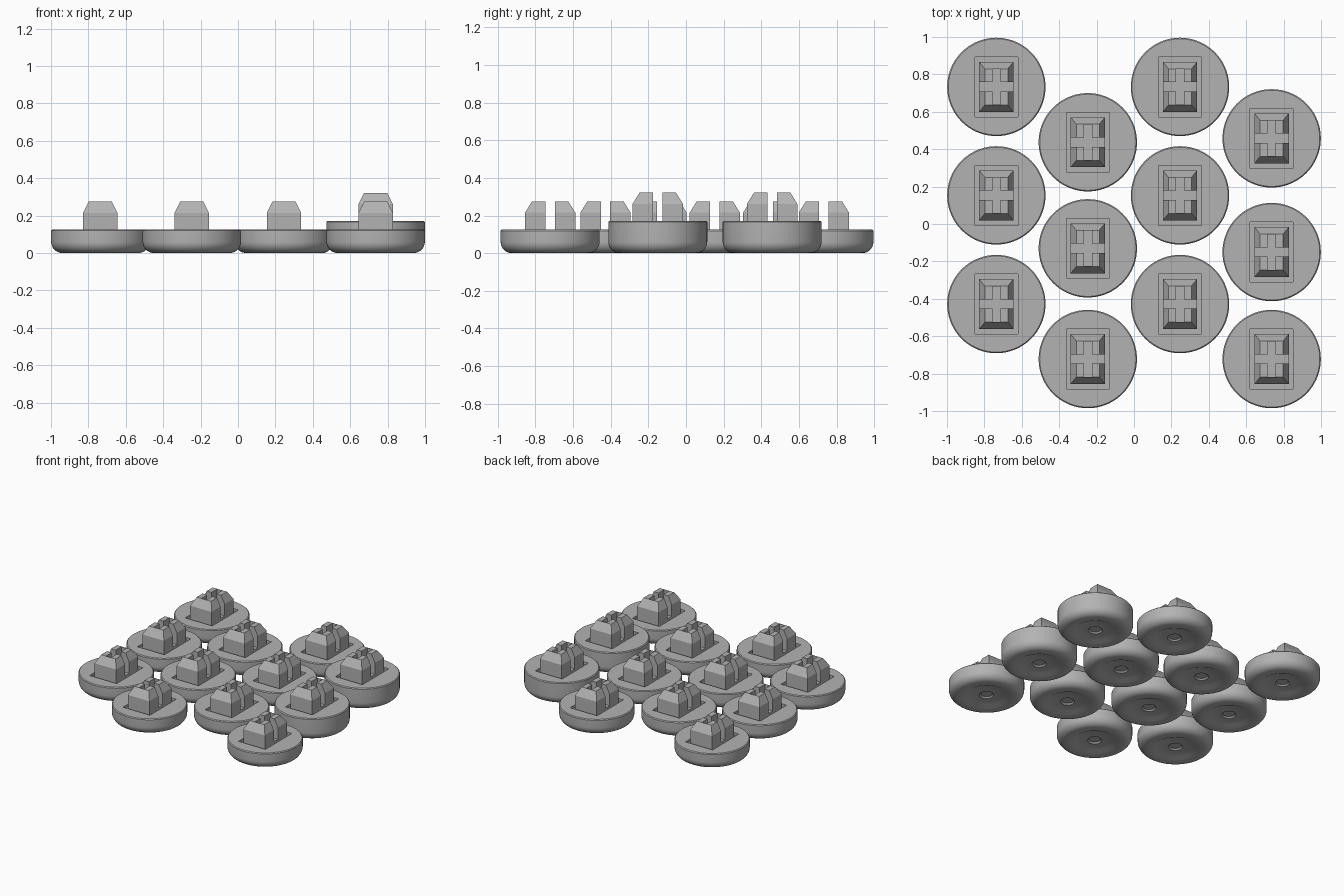
import bpy, bmesh, math
from mathutils import Vector

cube = bpy.data.objects.get("Cube")
if cube:
    bpy.data.objects.remove(cube, do_unlink=True)

GREY = (0.45, 0.45, 0.45, 1)
mat = bpy.data.materials.new("grey plastic")
mat.use_nodes = True
mat.diffuse_color = GREY
mat.node_tree.nodes["Principled BSDF"].inputs["Base Color"].default_value = GREY

RADIUS, FILLET, SEGMENTS = 0.263, 0.06, 72
POST_W, POST_L, POST_H = 0.183, 0.267, 0.15
RECESS = 0.02


def make_object(name, bm):
    bmesh.ops.recalc_face_normals(bm, faces=bm.faces)
    mesh = bpy.data.meshes.new(name)
    bm.to_mesh(mesh)
    bm.free()
    mesh.materials.append(mat)
    obj = bpy.data.objects.new(name, mesh)
    bpy.context.collection.objects.link(obj)
    return obj


def box(bm, w, l, z0, z1):
    verts = bmesh.ops.create_cube(bm, size=1)["verts"]
    for v in verts:
        v.co = Vector((v.co.x * w, v.co.y * l, z0 if v.co.z < 0 else z1))


def cut(obj, *sizes):
    """Subtract centred boxes from an object and bake the result."""
    for size in sizes:
        bm = bmesh.new()
        box(bm, *size)
        cutter = make_object("cutter", bm)
        cutter.hide_render = True
        mod = obj.modifiers.new("cut", 'BOOLEAN')
        mod.operation, mod.solver, mod.object = 'DIFFERENCE', 'EXACT', cutter
        bpy.context.view_layer.update()
        graph = bpy.context.evaluated_depsgraph_get()
        mesh = bpy.data.meshes.new_from_object(obj.evaluated_get(graph))
        obj.modifiers.clear()
        obj.data = mesh
        bpy.data.objects.remove(cutter, do_unlink=True)


def make_disc(top):
    # Lathe: stepped dish underneath, rounded lower rim, flat top
    profile = [(0, 0.025), (0.04, 0.025), (0.05, 0.015), (0.13, 0.015), (0.16, 0)]
    for i in range(9):
        a = math.pi / 2 * i / 8
        profile.append((RADIUS - FILLET + FILLET * math.sin(a), FILLET * (1 - math.cos(a))))
    profile += [(RADIUS, top - 0.006), (RADIUS - 0.006, top), (0, top)]
    bm = bmesh.new()
    verts = [bm.verts.new((r, 0, z)) for r, z in profile]
    edges = [bm.edges.new(pair) for pair in zip(verts, verts[1:])]
    bmesh.ops.spin(bm, geom=verts + edges, cent=(0, 0, 0), axis=(0, 0, 1),
                   angle=math.tau, steps=SEGMENTS)
    bmesh.ops.remove_doubles(bm, verts=bm.verts, dist=0.0005)
    disc = make_object("cap_disc", bm)
    cut(disc, (0.23, 0.32, top - RECESS, top + 0.1))
    return disc


def make_post(top):
    # Block with a sloped crown and a cross-shaped socket
    bm = bmesh.new()
    shoulder = top + 0.09
    box(bm, POST_W, POST_L, top - RECESS - 0.003, shoulder)
    crown = max(bm.faces, key=lambda f: f.calc_center_median().z)
    new = bmesh.ops.extrude_face_region(bm, geom=[crown])["geom"]
    bmesh.ops.delete(bm, geom=[crown], context='FACES_ONLY')
    for v in (g for g in new if isinstance(g, bmesh.types.BMVert)):
        v.co.x *= 1 - 0.06 / POST_W
        v.co.y *= 1 - 0.074 / POST_L
        v.co.z = top + POST_H
    post = make_object("cap_post", bm)
    cut(post, (0.3, 0.05, top, top + 0.3), (0.043, 0.19, top, top + 0.3))
    return post


def smooth(obj):
    bpy.ops.object.select_all(action='DESELECT')
    obj.select_set(True)
    bpy.context.view_layer.objects.active = obj
    bpy.ops.object.shade_smooth_by_angle(angle=math.radians(30))


# One short and one tall cap, then copies placed in four columns
LOW, HIGH = 0.125, 0.172
columns = {
    -0.736: [(0.733, LOW), (0.153, LOW), (-0.428, LOW)],
    -0.247: [(0.437, LOW), (-0.13, LOW), (-0.722, LOW)],
    0.246: [(0.733, LOW), (0.153, LOW), (-0.428, LOW)],
    0.736: [(0.458, HIGH), (-0.15, HIGH), (-0.722, LOW)],
}
parts = {}
for height in (LOW, HIGH):
    parts[height] = [make_disc(height), make_post(height)]
    smooth(parts[height][0])

for x, caps in columns.items():
    for y, height in caps:
        for part in parts[height]:
            copy = part.copy()
            copy.name = part.name.split(".")[0]
            copy.location = (x, y, 0)
            bpy.context.collection.objects.link(copy)

for group in parts.values():
    for part in group:
        bpy.data.objects.remove(part, do_unlink=True)
